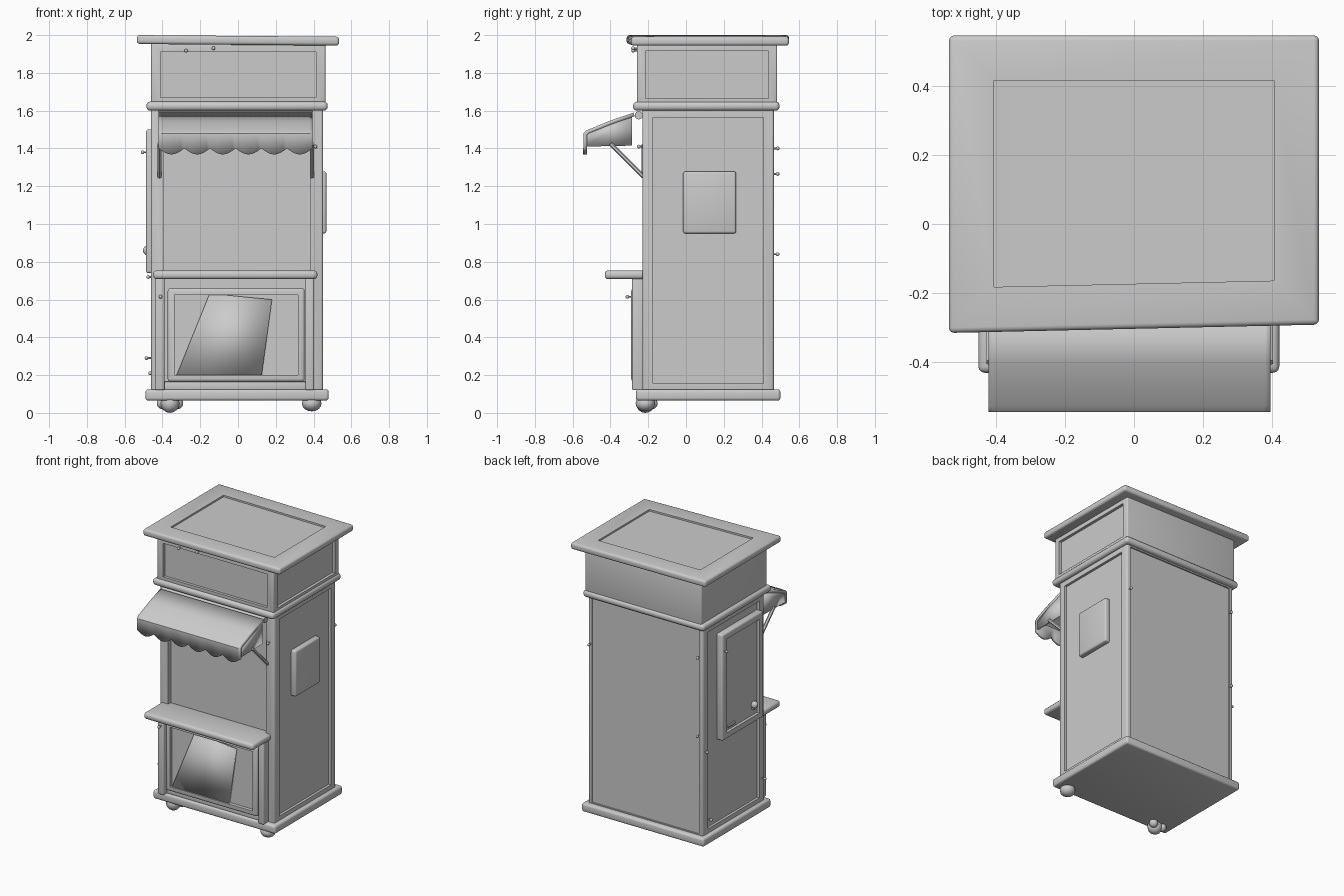
import bpy, bmesh, math
from mathutils import Vector, Matrix

if "Cube" in bpy.data.objects:
    bpy.data.objects.remove(bpy.data.objects["Cube"])


def finish(name, bm, solid=0):
    """Turn a bmesh into a smooth-by-angle object."""
    bmesh.ops.recalc_face_normals(bm, faces=bm.faces[:])
    me = bpy.data.meshes.new(name)
    bm.to_mesh(me)
    bm.free()
    ob = bpy.data.objects.new(name, me)
    bpy.context.collection.objects.link(ob)
    if solid:
        mod = ob.modifiers.new("thickness", 'SOLIDIFY')
        mod.thickness, mod.offset = solid, 0
    bpy.ops.object.select_all(action='DESELECT')
    ob.select_set(True)
    bpy.context.view_layer.objects.active = ob
    bpy.ops.object.shade_smooth_by_angle(angle=math.radians(40))
    return ob


def box(name, x, y, z, bevel=0.01, insets=(), warp=None):
    """Bevelled box from ranges; insets = (direction, margin, depth)."""
    bm = bmesh.new()
    bmesh.ops.create_cube(bm, size=1)
    for v in bm.verts:
        v.co = [(r[0] + r[1]) / 2 + c * (r[1] - r[0]) for r, c in zip((x, y, z), v.co)]
    bmesh.ops.bevel(bm, geom=bm.edges[:], offset=bevel, segments=3, profile=0.5, affect='EDGES')
    for d, margin, depth in insets:
        bm.normal_update()
        f = max((f for f in bm.faces if f.normal.dot(Vector(d)) > 0.99), key=lambda f: f.calc_area())
        bmesh.ops.inset_individual(bm, faces=[f], thickness=margin - bevel, use_even_offset=True)
        walls = bmesh.ops.extrude_discrete_faces(bm, faces=[f])["faces"]
        bmesh.ops.translate(bm, vec=Vector(d) * -depth, verts=list(walls[0].verts))
    if warp:
        for v in bm.verts:
            v.co = warp(v.co)
    return finish(name, bm)


def rod(name, a, b, r, sides=8, head=0):
    """Straight bar between two points, optionally with a ball at the end."""
    a, b = Vector(a), Vector(b)
    bm = bmesh.new()
    rot = (b - a).to_track_quat('Z', 'Y').to_matrix().to_4x4()
    bmesh.ops.create_cone(bm, cap_ends=True, segments=sides, radius1=r, radius2=r,
                          depth=(b - a).length, matrix=Matrix.Translation((a + b) / 2) @ rot)
    if head:
        bmesh.ops.create_uvsphere(bm, u_segments=10, v_segments=6, radius=head,
                                  matrix=Matrix.Translation(b))
    return finish(name, bm)


def ball(name, c, r, zr):
    bm = bmesh.new()
    bmesh.ops.create_uvsphere(bm, u_segments=12, v_segments=8, radius=1,
                              matrix=Matrix.Translation(c) @ Matrix.Diagonal((r, r, zr, 1)))
    return finish(name, bm)


L, R, F, B, UP = (-1, 0, 0), (1, 0, 0), (0, -1, 0), (0, 1, 0), (0, 0, 1)

# Main cabinet, base, mouldings and fascia
box("base", (-.49, .48), (-.265, .5), (.065, .125), .015)
box("cabinet", (-.46, .45), (-.23, .465), (.1, 1.62), .012,
    [(F, .068, .03), (R, .056, .018), (L, .056, .018), (B, .03, .01)])
box("cornice", (-.485, .475), (-.28, .495), (1.6, 1.648), .02)
box("fascia", (-.46, .463), (-.26, .483), (1.62, 1.96), .01,
    [(F, .05, .02), (R, .045, .02)])


# Slightly crooked roof with a shallow tray on top
def crook(co):
    x, y, z = co
    if y < 0:
        y -= .012 - .024 * (x + .54) / 1.07
    return x, y, z - .008 * (x + .54)


box("roof", (-.535, .535), (-.303, .545), (1.953, 2.0), .015, [(UP, .13, .012)], crook)

# Feet, the left one made of several lumps
ball("right_foot", (.39, -.215, .05), .052, .042)
for i, (x, y, r) in enumerate([(-.36, -.215, .05), (-.40, -.19, .03), (-.32, -.18, .03)]):
    ball(f"left_foot_{i}", (x, y, .05), r, .05 if i == 0 else .03)

# Counter with its supports
box("counter", (-.45, .42), (-.43, -.19), (.708, .754), .018)
box("left_counter_support", (-.437, -.39), (-.285, -.22), (.12, .72), .008)
box("right_counter_support", (.357, .402), (-.285, -.22), (.12, .72), .008)

# Lower hatch and the crooked sheet stuck to it
box("lower_hatch", (-.372, .353), (-.29, -.225), (.165, .66), .015, [(F, .035, .025)])
bm = bmesh.new()
bm.faces.new([bm.verts.new(c) for c in
              [(-.15, -.27, .632), (.18, -.275, .6), (.125, -.275, .195), (-.325, -.275, .2)]])
finish("hatch_sheet", bm, .012)
box("sill_rail", (-.39, .36), (-.25, -.21), (.12, .165), .008)

# Side boxes: notice panel on the right, framed board on the left
box("notice_panel", (.42, .468), (-.015, .265), (.95, 1.278), .012)
box("left_board", (-.487, -.43), (-.18, .28), (.74, 1.5), .012, [(L, .045, .02)])
rod("board_trinket", (-.465, -.09, .83), (-.48, -.09, .86), .018, 8, .025)
rod("board_peg", (-.465, .2, .81), (-.465, .12, .81), .012)

# Awning canopy with scalloped valance
x0, x1, scallops, steps = -.42, .395, 6, 8
n = scallops * steps
bm = bmesh.new()
rows = []
for i in range(n + 1):
    x = x0 + (x1 - x0) * i / n
    drop = .032 * abs(math.sin(math.pi * i / steps))
    rows.append([bm.verts.new(p) for p in
                 [(x, -.275, 1.58), (x, -.4, 1.537), (x, -.52, 1.488), (x, -.534, 1.475),
                  (x, -.534, 1.4 - drop)]])
for a, b in zip(rows, rows[1:]):
    for j in range(4):
        bm.faces.new((a[j], b[j], b[j + 1], a[j + 1]))
finish("awning", bm, .02)

# Awning side flaps, struts and roller
for side, x in (("left", x0 + .008), ("right", x1 - .008)):
    bm = bmesh.new()
    bm.faces.new([bm.verts.new((x, y, z)) for y, z in
                  [(-.53, 1.41), (-.285, 1.415), (-.285, 1.572), (-.525, 1.478)]])
    finish(side + "_awning_flap", bm, .012)
    s = x + (.004 if x > 0 else -.004)
    rod(side + "_awning_strut", (s, -.4, 1.425), (s, -.225, 1.25), .012, 6)
    rod(side + "_awning_foot", (s, -.225, 1.25), (s, -.225, 1.42), .01, 6)
rod("awning_roller", (x0, -.25, 1.575), (x1, -.25, 1.575), .022, 10)

# Nails and pegs: position, outward direction
nails = [((-.275, -.255, 1.918), F), ((-.13, -.255, 1.93), F), ((-.41, -.285, .615), F),
         ((.41, -.225, 1.41), F), ((-.43, .46, 1.4), B), ((.43, .46, 1.265), B),
         ((-.43, .46, .84), B), ((-.45, .44, .72), L), ((-.48, .26, 1.38), L),
         ((-.46, -.2, .29), L), ((-.44, .38, .21), L)]
for i, (p, d) in enumerate(nails):
    rod(f"nail_{i}", p, Vector(p) + Vector(d) * .025, .005, 6, .01)
